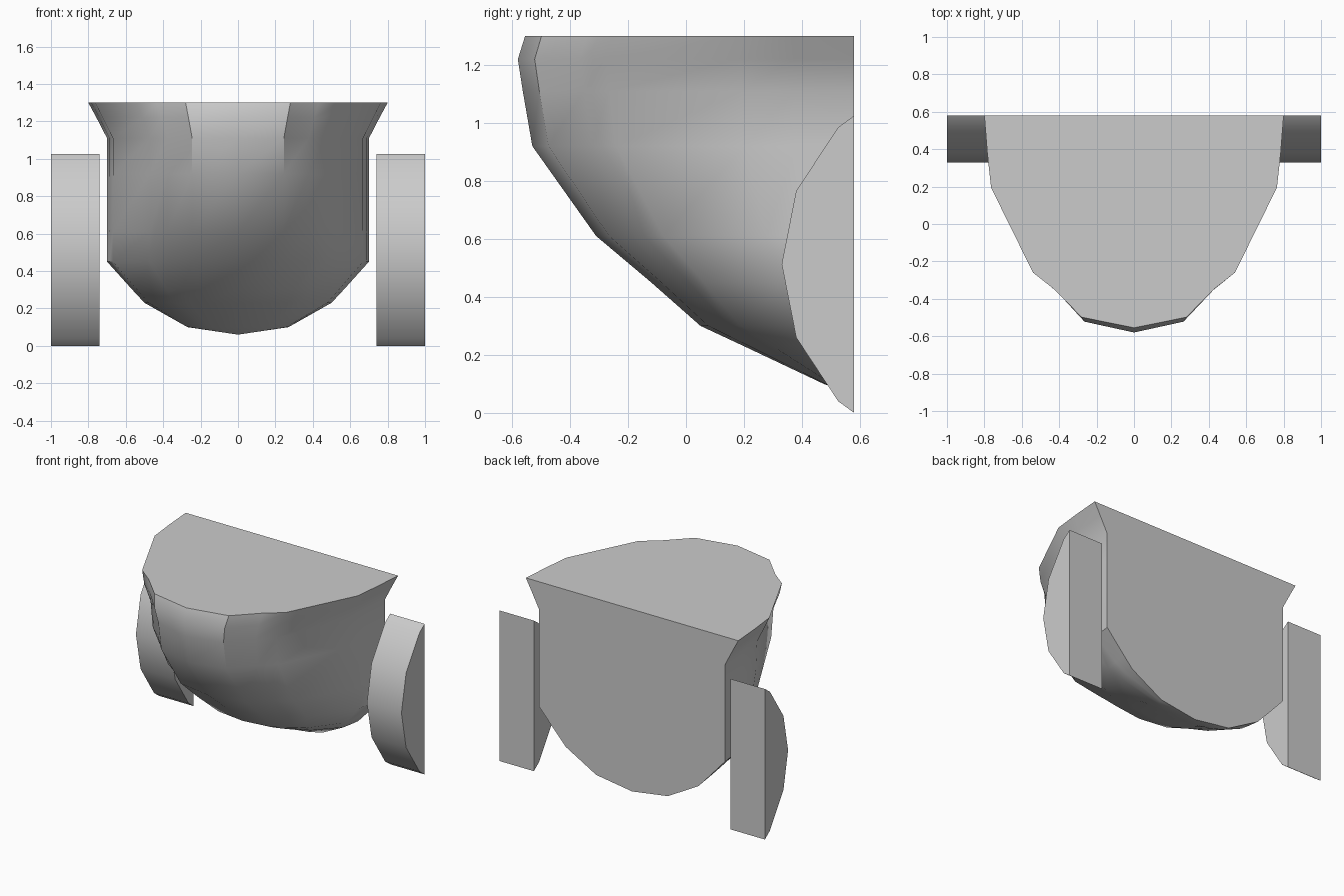
import bpy, bmesh, math

if "Cube" in bpy.data.objects:
    bpy.data.objects.remove(bpy.data.objects["Cube"])

BACK = 0.58


def finish(name, bm):
    bmesh.ops.remove_doubles(bm, verts=bm.verts, dist=0.0005)
    bmesh.ops.recalc_face_normals(bm, faces=bm.faces)
    mesh = bpy.data.meshes.new(name)
    bm.to_mesh(mesh)
    bm.free()
    ob = bpy.data.objects.new(name, mesh)
    bpy.context.collection.objects.link(ob)
    bpy.ops.object.select_all(action='DESELECT')
    ob.select_set(True)
    bpy.context.view_layer.objects.active = ob
    bpy.ops.object.shade_smooth_by_angle(angle=math.radians(35))
    return ob


# Rounded bucket: one plan outline scaled to each height
# half outline as (fraction of half width, fraction of depth)
half = [(1, 0), (0.98, 0.18), (0.955, 0.34), (0.675, 0.74),
        (0.54, 0.815), (0.35, 0.95), (0, 1)]
outline = half + [(-u, v) for u, v in reversed(half[:-1])]
# levels as (z, half width at back, front y)
levels = [(1.30, 0.80, -0.555), (1.22, 0.757, -0.58), (1.11, 0.70, -0.563),
          (0.92, 0.70, -0.53), (0.61, 0.70, -0.31), (0.45, 0.70, -0.12),
          (0.30, 0.565, 0.05), (0.23, 0.50, 0.20), (0.10, 0.27, 0.475)]
bm = bmesh.new()
rings = []
for z, w, front in levels:
    rings.append([bm.verts.new((u * w, BACK + v * (front - BACK), z))
                  for u, v in outline])
n = len(outline)
for a, b in zip(rings, rings[1:]):
    for i in range(n - 1):
        bm.faces.new((a[i], a[i + 1], b[i + 1], b[i]))
# keel point, flat top and flat back
keel = bm.verts.new((0, BACK, 0.06))
for i in range(n - 1):
    bm.faces.new((rings[-1][i], rings[-1][i + 1], keel))
bm.faces.new(rings[0])
bm.faces.new([r[0] for r in rings] + [keel] + [r[-1] for r in reversed(rings)])
finish("bucket_body", bm)

# Half wheels, cut flat at the back
profile = [(BACK, 0), (0.525, 0.04), (0.38, 0.26), (0.33, 0.513),
           (0.38, 0.766), (0.525, 0.985), (BACK, 1.025)]
for side, name in ((-1, "left_wheel"), (1, "right_wheel")):
    bm = bmesh.new()
    face = bm.faces.new([bm.verts.new((side * 0.74, y, z)) for y, z in profile])
    ext = bmesh.ops.extrude_face_region(bm, geom=[face], use_keep_orig=True)
    moved = [g for g in ext["geom"] if isinstance(g, bmesh.types.BMVert)]
    bmesh.ops.translate(bm, verts=moved, vec=(side * 0.26, 0, 0))
    finish(name, bm)
